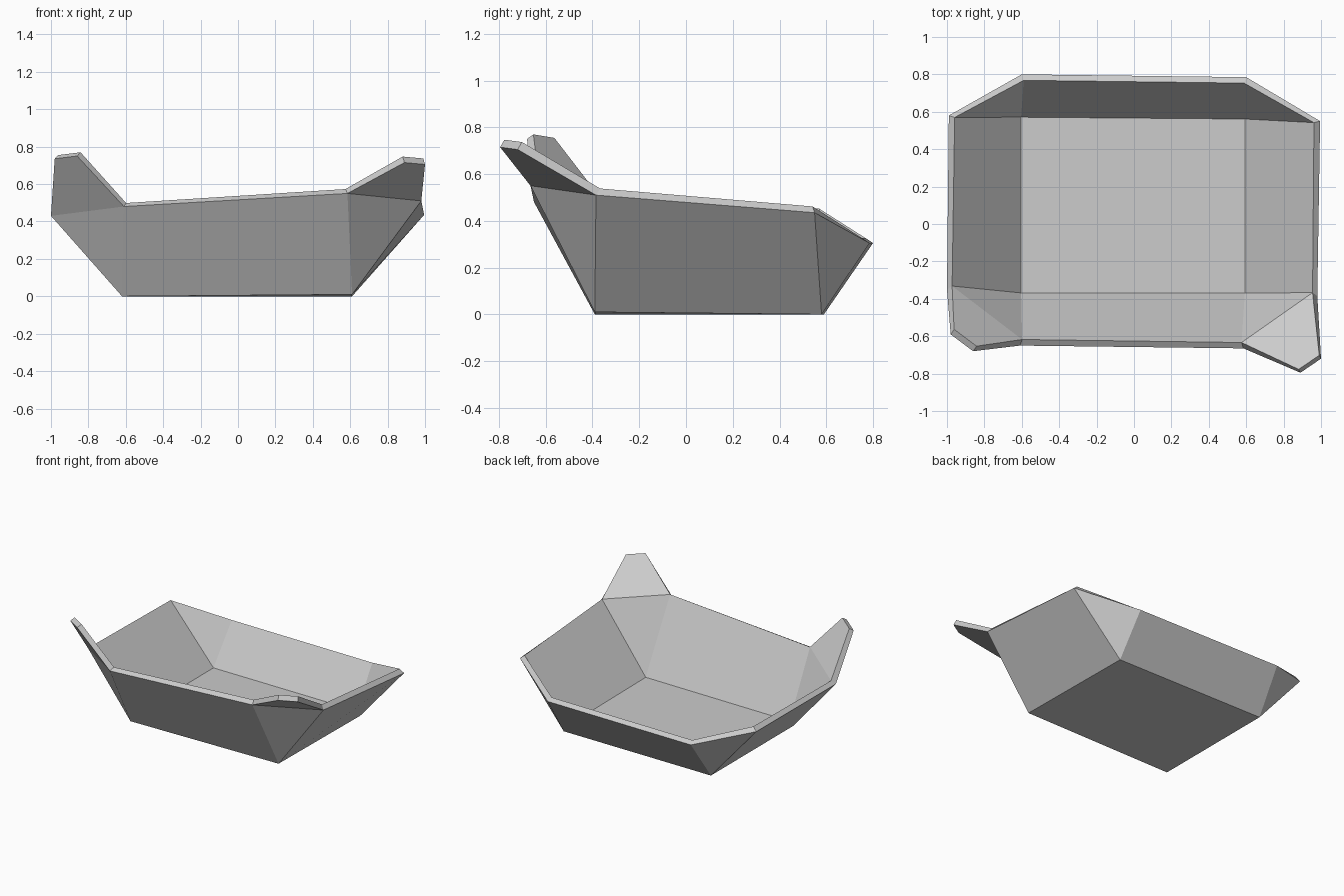
import bpy
import bmesh

cube = bpy.data.objects.get("Cube")
if cube:
    bpy.data.objects.remove(cube, do_unlink=True)


def flat_material(name, value):
    material = bpy.data.materials.new(name)
    material.use_nodes = True
    colour = (value, value, value, 1)
    material.diffuse_color = colour
    shader = next(n for n in material.node_tree.nodes if n.type == "BSDF_PRINCIPLED")
    shader.inputs["Base Color"].default_value = colour
    return material


# Outer skin corners, named by part and side
corners = {
    "base_front_right": (-.62, -.39, 0),
    "base_front_left": (.61, -.39, .01),
    "base_back_left": (.61, .58, 0),
    "base_back_right": (-.62, .59, 0),
    "front_rim_right": (-.61, -.65, .48),
    "front_rim_left": (.585, -.665, .55),
    "back_rim_right": (-.6, .8, .305),
    "back_rim_left": (.6, .785, .305),
    "side_front_right": (-1, -.35, .43),
    "side_front_left": (.98, -.385, .51),
    "side_back_right": (-.99, .58, .425),
    "side_back_left": (.995, .55, .435),
    "ear_inner_right": (-.86, -.68, .75),
    "ear_inner_left": (.89, -.795, .715),
    "ear_outer_right": (-.98, -.59, .735),
    "ear_outer_left": (1, -.72, .705),
}

bm = bmesh.new()
vertex = {name: bm.verts.new(place) for name, place in corners.items()}


def face(*names):
    return bm.faces.new([vertex[name] for name in names])


# Floor, then the sloping front and back walls
floor = face("base_front_right", "base_back_right", "base_back_left", "base_front_left")
for end in ("front", "back"):
    face(f"base_{end}_right", f"base_{end}_left", f"{end}_rim_left", f"{end}_rim_right")

# Side walls, corner facets and the raised front ears
for side in ("left", "right"):
    face(f"base_front_{side}", f"base_back_{side}", f"side_back_{side}", f"side_front_{side}")
    for end in ("front", "back"):
        face(f"base_{end}_{side}", f"{end}_rim_{side}", f"side_{end}_{side}")
    face(f"front_rim_{side}", f"ear_inner_{side}", f"ear_outer_{side}", f"side_front_{side}")

# Make every face look outward
bmesh.ops.recalc_face_normals(bm, faces=bm.faces)
floor.normal_update()
if floor.normal.z > 0:
    bmesh.ops.reverse_faces(bm, faces=bm.faces)

mesh = bpy.data.meshes.new("shell")
bm.to_mesh(mesh)
bm.free()
mesh.materials.append(flat_material("plain grey", .6))

shell = bpy.data.objects.new("shell", mesh)
bpy.context.collection.objects.link(shell)

# Wall thickness grows inward from the outer skin
thickness = shell.modifiers.new("wall thickness", "SOLIDIFY")
thickness.thickness = .038
thickness.offset = -1
thickness.use_even_offset = True
